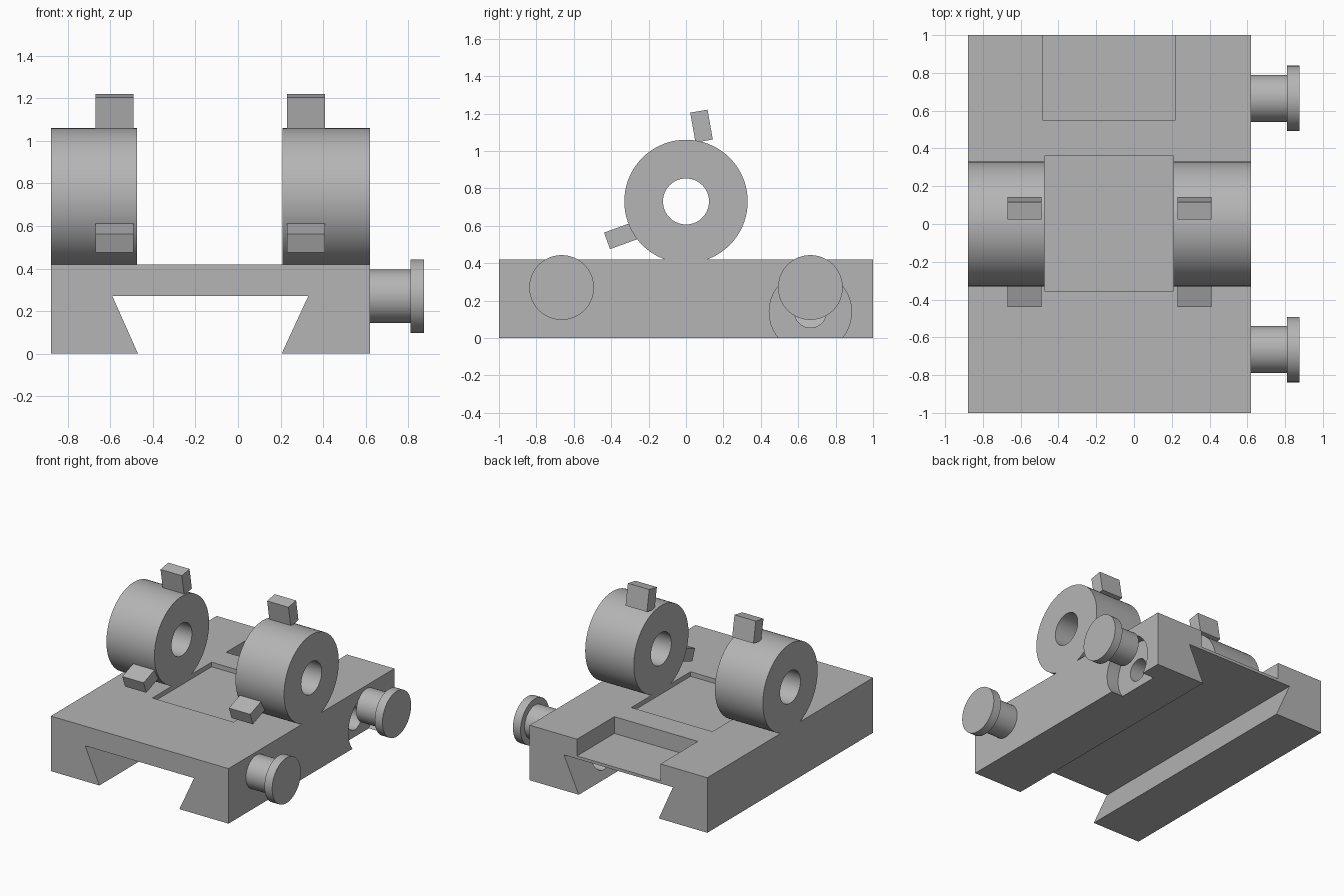
import bpy, bmesh, math
from mathutils import Vector, Matrix

if "Cube" in bpy.data.objects:
    bpy.data.objects.remove(bpy.data.objects["Cube"], do_unlink=True)

grey = bpy.data.materials.new("plain grey")
grey.use_nodes = True
grey.diffuse_color = (0.46, 0.46, 0.46, 1)
grey.node_tree.nodes["Principled BSDF"].inputs["Base Color"].default_value = grey.diffuse_color

LEFT, RIGHT = 0.62, -0.88    # base sides
BOLT_Y, BOLT_Z = 0.665, 0.27
RING_Z = 0.73


def finish(name, bm, smooth=False):
    bmesh.ops.remove_doubles(bm, verts=bm.verts, dist=1e-5)
    bmesh.ops.recalc_face_normals(bm, faces=bm.faces)
    mesh = bpy.data.meshes.new(name)
    bm.to_mesh(mesh)
    bm.free()
    mesh.materials.append(grey)
    obj = bpy.data.objects.new(name, mesh)
    bpy.context.collection.objects.link(obj)
    if smooth:
        select(obj)
        bpy.ops.object.shade_smooth_by_angle(angle=math.radians(30))
    return obj


def select(obj):
    bpy.ops.object.select_all(action="DESELECT")
    obj.select_set(True)
    bpy.context.view_layer.objects.active = obj


def box(name, low, high):
    low, high = Vector(low), Vector(high)
    bm = bmesh.new()
    bmesh.ops.create_cube(bm, size=1)
    size = Matrix.Diagonal((*(high - low), 1))
    bm.transform(Matrix.Translation((low + high) / 2) @ size)
    return finish(name, bm)


def lathe(name, profile, y, z, closed=False):
    """Turn (x, radius) points around an axis parallel to x."""
    bm = bmesh.new()
    verts = [bm.verts.new((x, 0, r)) for x, r in profile]
    pairs = list(zip(verts, verts[1:]))
    if closed:
        pairs.append((verts[-1], verts[0]))
    edges = [bm.edges.new(p) for p in pairs]
    bmesh.ops.spin(bm, geom=verts + edges, cent=(0, 0, 0), axis=(1, 0, 0),
                   angle=math.tau, steps=72)
    bm.transform(Matrix.Translation((0, y, z)))
    return finish(name, bm, smooth=True)


def rod(name, x0, x1, r, y, z):
    return lathe(name, [(x0, 0), (x0, r), (x1, r), (x1, 0)], y, z)


def cut(target, cutter):
    cutter.hide_render = True
    mod = target.modifiers.new("cut", "BOOLEAN")
    mod.operation, mod.solver, mod.object = "DIFFERENCE", "EXACT", cutter
    select(target)
    bpy.ops.object.modifier_apply(modifier=mod.name)
    bpy.data.objects.remove(cutter, do_unlink=True)


# Base with dovetail groove
outline = [(RIGHT, 0), (-0.47, 0), (-0.59, 0.27), (0.33, 0.27),
           (0.205, 0), (LEFT, 0), (LEFT, 0.42), (RIGHT, 0.42)]
bm = bmesh.new()
end = bm.faces.new([bm.verts.new((x, -1, z)) for x, z in outline])
extruded = bmesh.ops.extrude_face_region(bm, geom=[end])["geom"]
bmesh.ops.translate(bm, vec=(0, 2, 0),
                    verts=[v for v in extruded if isinstance(v, bmesh.types.BMVert)])
base = finish("base", bm)

# Shallow centre pocket, rear notch, counterbore and bolt hole
cut(base, box("pocket_cutter", (-0.475, -0.355, 0.385), (0.21, 0.36, 0.6)))
cut(base, box("notch_cutter", (-0.485, 0.55, 0.292), (0.22, 1.2, 0.6)))
cut(base, rod("counterbore_cutter", 0.52, 0.8, 0.22, BOLT_Y, 0.14))
cut(base, rod("hole_cutter", 0, 0.7, 0.085, BOLT_Y, 0.14))
select(base)
bpy.ops.object.shade_smooth_by_angle(angle=math.radians(30))

# Clamp rings with their lugs
for side, x0, x1, lug_x in (("right", RIGHT, -0.475, -0.58), ("left", 0.21, LEFT, 0.32)):
    lathe(side + "_ring", [(x0, 0.123), (x0, 0.33), (x1, 0.33), (x1, 0.123)],
          0, RING_Z, closed=True)
    for level, y, z, tilt in (("upper", 0.083, 1.133, 10), ("lower", -0.346, 0.547, 110)):
        lug = box(f"{side}_{level}_lug", (-0.09, -0.047, -0.081), (0.09, 0.047, 0.081))
        lug.location = (lug_x, y, z)
        lug.rotation_euler.x = math.radians(tilt)

# Clamping knobs
for place, y in (("front", -BOLT_Y), ("back", BOLT_Y)):
    lathe(place + "_knob", [(LEFT, 0), (LEFT, 0.125), (0.81, 0.125), (0.81, 0.173),
                            (0.875, 0.173), (0.875, 0)], y, BOLT_Z)
